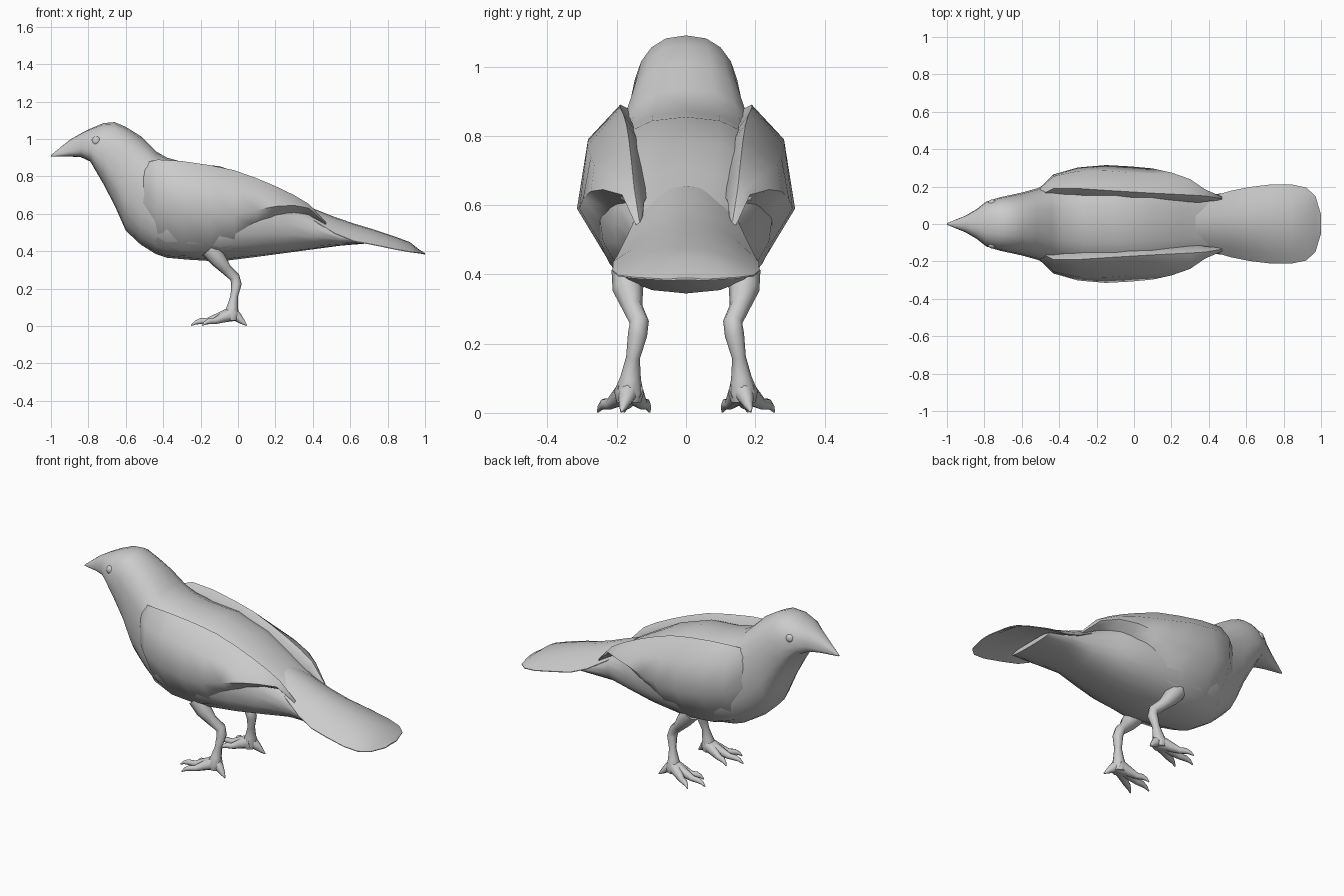
import bpy, bmesh, math
from mathutils import Vector


def loft(name, rings, angle=50):
    """Skin a list of equal-sized closed rings and cap both ends."""
    bm = bmesh.new()
    vs = [[bm.verts.new(p) for p in r] for r in rings]
    n = len(rings[0])
    for a, b in zip(vs, vs[1:]):
        for i in range(n):
            j = (i + 1) % n
            bm.faces.new((a[i], a[j], b[j], b[i]))
    bm.faces.new(vs[0])
    bm.faces.new(vs[-1])
    bmesh.ops.recalc_face_normals(bm, faces=bm.faces)
    me = bpy.data.meshes.new(name)
    bm.to_mesh(me)
    bm.free()
    ob = bpy.data.objects.new(name, me)
    bpy.context.collection.objects.link(ob)
    bpy.ops.object.select_all(action='DESELECT')
    ob.select_set(True)
    bpy.context.view_layer.objects.active = ob
    bpy.ops.object.shade_smooth_by_angle(angle=math.radians(angle))
    return ob


def tube(name, path, sides=8):
    """Tapered tube through (x, y, z, radius) points."""
    pts = [Vector(p[:3]) for p in path]
    rings = []
    for i, p in enumerate(pts):
        d = (pts[min(i + 1, len(pts) - 1)] - pts[max(i - 1, 0)]).normalized()
        u = d.cross(Vector((0, 1, 0))).normalized()
        v = d.cross(u)
        rings.append([p + path[i][3] * (u * math.cos(t) + v * math.sin(t))
                      for t in (2 * math.pi * k / sides for k in range(sides))])
    return loft(name, rings)


# Body, head and beak: x, top z, bottom z, half width, z of widest point
BODY = [
    (-1.0, .914, .906, .004, .91), (-.9, .995, .906, .045, .935),
    (-.84, 1.03, .903, .08, .95), (-.79, 1.055, .88, .12, .95),
    (-.72, 1.085, .76, .142, .92), (-.66, 1.09, .645, .155, .88),
    (-.6, 1.065, .51, .168, .80), (-.52, 1.015, .435, .19, .72),
    (-.44, .935, .385, .22, .66), (-.38, .90, .365, .235, .63),
    (-.27, .87, .355, .255, .60), (-.1, .855, .345, .262, .58),
    (.1, .785, .37, .25, .57), (.25, .70, .39, .21, .55),
    (.4, .61, .41, .16, .52), (.55, .53, .43, .165, .48), (.7, .468, .442, .15, .455)]


def body_ring(x, zt, zb, w, zw, n=20, e=2 / 2.4):
    ring = []
    for k in range(n):
        c, s = math.cos(2 * math.pi * k / n), math.sin(2 * math.pi * k / n)
        h = zt - zw if s > 0 else zw - zb
        ring.append((x, math.copysign(abs(c) ** e, c) * w,
                     zw + math.copysign(abs(s) ** e, s) * h))
    return ring


loft("body", [body_ring(*s) for s in BODY])

# Tail fan, arched across its width: x, centre z, edge z, half width
TAIL = [(.33, .655, .61, .12), (.43, .618, .55, .152), (.52, .582, .495, .178),
        (.62, .548, .455, .198), (.72, .518, .437, .21), (.84, .478, .412, .212),
        (.92, .448, .398, .195), (.97, .408, .392, .15), (1.0, .390, .386, .05)]


def tail_ring(x, zc, ze, w):
    ts = [i / 4 for i in range(-4, 5)]
    thick = .045 * min(1, (1.01 - x) / .2)
    arc = lambda t: zc - (zc - ze) * t * t
    return ([(x, w * t, arc(t)) for t in ts] +
            [(x, w * t, arc(t) - thick * (1 - t * t) - .004) for t in reversed(ts)])


loft("tail", [tail_ring(*s) for s in TAIL])

# Folded wing: x, then (y, z) of top edge, upper side, lower side, bottom edge
# The front and lower edges sink into the body; the rear edge is free.
WING = [
    (-.55, (.13, .86), (.15, .80), (.15, .67), (.135, .58)),
    (-.43, (.19, .89), (.255, .80), (.265, .64), (.165, .44)),
    (-.3, (.19, .882), (.283, .79), (.302, .61), (.19, .405)),
    (-.15, (.18, .86), (.285, .77), (.315, .59), (.20, .40)),
    (-.02, (.172, .833), (.275, .74), (.308, .59), (.21, .43)),
    (.1, (.165, .79), (.265, .715), (.297, .62), (.235, .54)),
    (.2, (.16, .748), (.24, .70), (.275, .64), (.225, .595)),
    (.3, (.155, .70), (.21, .675), (.24, .645), (.195, .615)),
    (.38, (.15, .652), (.172, .645), (.185, .63), (.165, .61)),
    (.47, (.135, .555), (.142, .55), (.146, .545), (.14, .54))]

for side, s in (("left", 1), ("right", -1)):
    rings = []
    for x, a, b, c, d in WING:
        k = min(1, (.5 - x) / .2)
        inner = [(d[0] - .07 * k, d[1] - .03 * k), (a[0] - .05 * k, a[1] - .065 * k)]
        rings.append([(x, s * y, z) for y, z in [a, b, c, d] + inner])
    loft(side + "_wing", rings, 60)

    # Leg: thigh, backward joint, shank and ankle
    tube(side + "_leg", [(-.15, s * .165, .41, .05), (-.105, s * .168, .355, .044),
                         (-.065, s * .155, .305, .03), (-.018, s * .135, .262, .028),
                         (-.008, s * .14, .225, .028), (-.02, s * .153, .16, .02),
                         (-.03, s * .16, .10, .03), (-.035, s * .165, .06, .043),
                         (-.035, s * .165, .03, .035)])

    # Three front toes, each with a knuckle and claw, and one back toe
    for toe, tx, ty in (("inner", -.19, .105), ("middle", -.25, .178), ("outer", -.19, .255)):
        at = lambda f, z, r: (-.03 + (tx + .03) * f, s * (.162 + (ty - .162) * f), z, r)
        tube(f"{side}_{toe}_toe", [at(0, .065, .04), at(.35, .043, .026), at(.6, .026, .017),
                                   at(.78, .026, .016), at(.9, .018, .01), at(1, .003, .003)])
    tube(side + "_back_toe", [(-.04, s * .162, .075, .032), (-.005, s * .17, .05, .026),
                              (.025, s * .18, .022, .014), (.047, s * .187, .003, .003)])

    # Eye
    bpy.ops.mesh.primitive_uv_sphere_add(segments=12, ring_count=8, radius=.024,
                                         location=(-.757, s * .113, .99))
    eye = bpy.context.object
    eye.name = side + "_eye"
    eye.scale.y = .75
    bpy.ops.object.shade_smooth()
